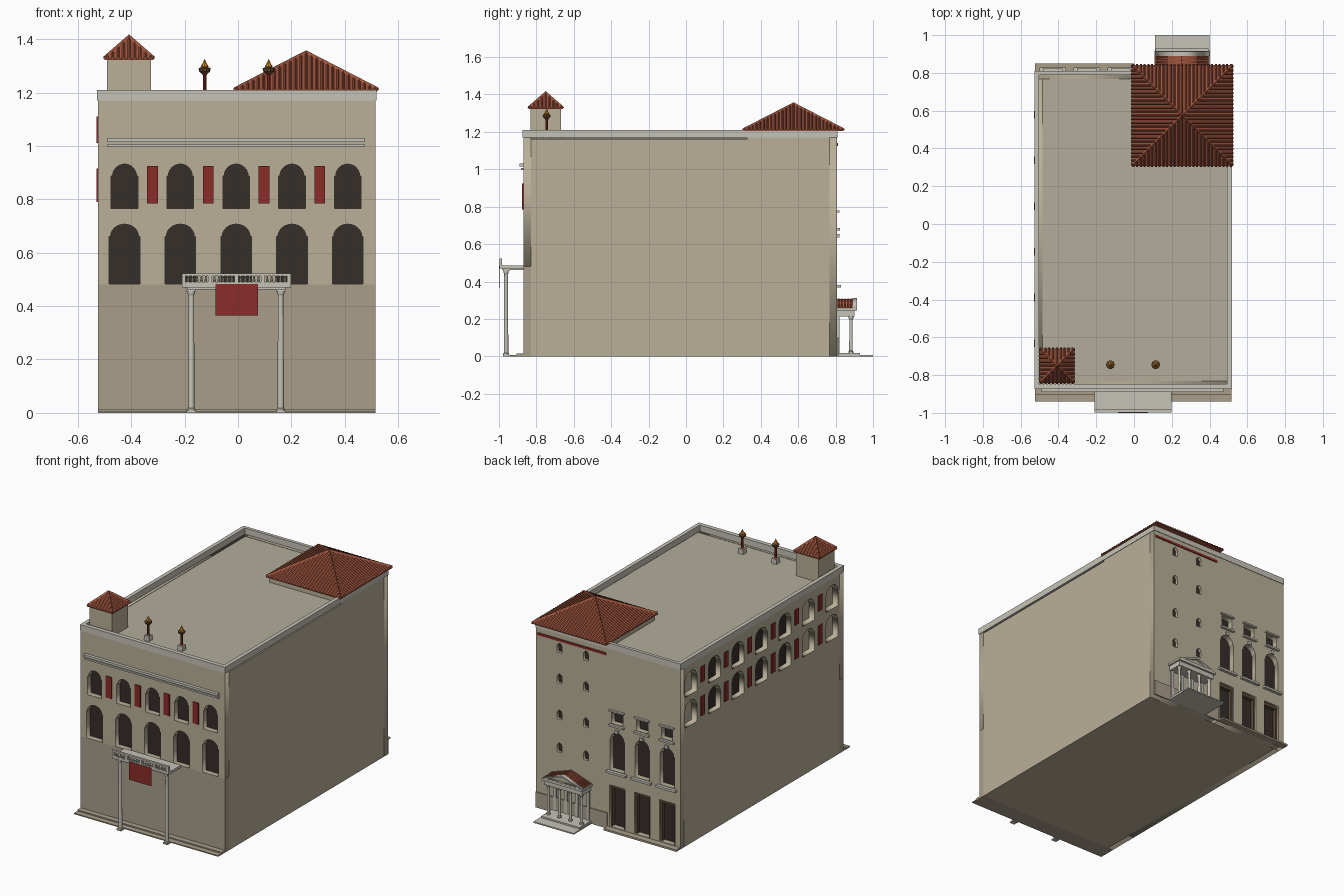
import bpy, bmesh
from math import pi, cos, sin, radians
from mathutils import Vector, Matrix

if "Cube" in bpy.data.objects:
    bpy.data.objects.remove(bpy.data.objects["Cube"])


def mat(name, hexa):
    m = bpy.data.materials.new(name)
    c = [int(hexa[i:i + 2], 16) / 255 for i in (0, 2, 4)]
    m.diffuse_color = [((v + .055) / 1.055) ** 2.4 for v in c] + [1]
    m.use_nodes = True
    m.node_tree.nodes["Principled BSDF"].inputs["Base Color"].default_value = m.diffuse_color
    return m


STONE, LOWER = mat("stone", "bab099"), mat("lower_stone", "a99e8a")
TRIM, FLOOR = mat("trim", "c6c3b7"), mat("roof_floor", "b2ac9b")
DARK, RED = mat("dark_opening", "352e29"), mat("banner_red", "8a2d2a")
TILE, FLAME = mat("roof_tile", "a0553e"), mat("flame", "d08a30")
BRONZE, DOOR = mat("bronze", "6b4a2a"), mat("door_frame", "5d4a38")


def finish(name, bm, m):
    bmesh.ops.recalc_face_normals(bm, faces=bm.faces)
    me = bpy.data.meshes.new(name)
    bm.to_mesh(me)
    bm.free()
    me.materials.append(m)
    ob = bpy.data.objects.new(name, me)
    bpy.context.collection.objects.link(ob)
    return ob


def boxes(name, specs, m):
    """Each spec: x0, x1, y0, y1, z0, z1."""
    bm = bmesh.new()
    for x0, x1, y0, y1, z0, z1 in specs:
        M = Matrix.Translation(((x0 + x1) / 2, (y0 + y1) / 2, (z0 + z1) / 2))
        bmesh.ops.create_cube(bm, size=1, matrix=M @ Matrix.Diagonal((x1 - x0, y1 - y0, z1 - z0, 1)))
    return finish(name, bm, m)


def lathe(name, places, profile, m, n=12):
    """Turned part from (radius, z) pairs, repeated at several (x, y, z)."""
    bm = bmesh.new()
    for p in places:
        rings = [[bm.verts.new((p[0] + r * cos(2 * pi * i / n), p[1] + r * sin(2 * pi * i / n), p[2] + z))
                  for i in range(n)] for r, z in profile]
        for a, b in zip(rings, rings[1:]):
            for i in range(n):
                bm.faces.new((a[i], a[(i + 1) % n], b[(i + 1) % n], b[i]))
        bm.faces.new(rings[0])
        bm.faces.new(rings[-1])
    return finish(name, bm, m)


def rect(u0, u1, z0, z1):
    return [(u0, z0), (u1, z0), (u1, z1), (u0, z1)]


def arch(c, w, z0, z1):
    r = w / 2 - .005
    rise = min(r, .046)
    pts = [(c - w / 2, z0), (c + w / 2, z0), (c + w / 2, z1 - rise)]
    pts += [(c + r * cos(pi * i / 12), z1 - rise + rise * sin(pi * i / 12)) for i in range(13)]
    return pts + [(c - w / 2, z1 - rise)]


def wall(name, outline, holes, loc, rz, thick, m):
    """Flat wall with openings; the local axes are (along wall, height)."""
    cu = bpy.data.curves.new(name, 'CURVE')
    cu.dimensions, cu.fill_mode, cu.extrude = '2D', 'BOTH', thick / 2
    for loop in [outline] + holes:
        s = cu.splines.new('POLY')
        s.points.add(len(loop) - 1)
        for p, (u, v) in zip(s.points, loop):
            p.co = (u, v, 0, 1)
        s.use_cyclic_u = True
    cu.materials.append(m)
    ob = bpy.data.objects.new(name, cu)
    bpy.context.collection.objects.link(ob)
    ob.location, ob.rotation_euler = loc, (pi / 2, 0, rz)
    bpy.ops.object.select_all(action='DESELECT')
    ob.select_set(True)
    bpy.context.view_layer.objects.active = ob
    bpy.ops.object.convert(target='MESH')


def hip_roof(name, cx, cy, w, z0, h, ribs):
    """Pyramid roof with tile ribs on each slope and caps on the hips."""
    bm = bmesh.new()
    at = lambda x, y, z: bm.verts.new((cx + x, cy + y, z))
    low = [at(x * w, y * w, z0 - .006) for x, y in ((-1, -1), (1, -1), (1, 1), (-1, 1))]
    top = [at(x * w, y * w, z0) for x, y in ((-1, -1), (1, -1), (1, 1), (-1, 1))]
    tip = at(0, 0, z0 + h)
    bm.faces.new(low)
    for i in range(4):
        j = (i + 1) % 4
        bm.faces.new((low[i], low[j], top[j], top[i]))
        bm.faces.new((top[i], top[j], tip))

    def rib(a, b, half, up):
        side = (b - a).cross(Vector((0, 0, 1))).normalized() * half
        e = [[bm.verts.new(p + o) for o in (-side, Vector((0, 0, up)), side)] for p in (a, b)]
        for i in range(3):
            bm.faces.new((e[0][i], e[0][(i + 1) % 3], e[1][(i + 1) % 3], e[1][i]))
        bm.faces.new(e[0])
        bm.faces.new(e[1])

    for k in range(4):
        R = Matrix.Translation((cx, cy, 0)) @ Matrix.Rotation(k * pi / 2, 4, 'Z')
        for i in range(ribs):
            t = w * (2 * (i + .5) / ribs - 1)
            rib(R @ Vector((t, -w - .004, z0)), R @ Vector((t, -abs(t), z0 + h * (1 - abs(t) / w))), w / ribs * .5, .007)
        rib(R @ Vector((w, -w, z0)), R @ Vector((0, 0, z0 + h)), .007, .01)
    return finish(name, bm, TILE)


# Main block core and the flat roof behind the parapet
X0, X1, Y0, Y1, T = -.525, .515, -.87, .808, .04
boxes("building_core", [(X0 + T, X1, Y0 + T, Y1 - T, 0, 1.16)], STONE)
boxes("roof_floor", [(X0 + .02, X1 - .02, Y0 + .02, Y1 - .01, 1.155, 1.168)], FLOOR)
boxes("parapet", [(X0 - .003, X1 + .003, Y0 - .004, Y0 + .024, 1.17, 1.21), (X0 - .003, X1 + .003, Y1 - .018, Y1 + .003, 1.17, 1.21),
                  (X0 - .003, X0 + .022, Y0, Y1, 1.17, 1.21), (X1 - .022, X1 + .003, Y0, Y1, 1.17, 1.21)], TRIM)

# Front wall with two rows of arched windows
cols = [-.425 + .209 * i for i in range(5)]
wall("front_wall", rect(X0, X1, .48, 1.17),
     [arch(c, .115, .482, .707) for c in cols] + [arch(c, .1, .765, .932) for c in cols],
     (0, Y0 + T / 2, 0), 0, T, STONE)
boxes("front_lower_wall", [(X0, X1, Y0, Y0 + T, 0, .48)], LOWER)
boxes("front_window_panes", [(c - .065, c + .065, Y0 + T - .004, Y0 + T + .004, a, b)
                             for c in cols for a, b in ((.482, .72), (.755, .94))], DARK)
boxes("front_banners", [(c + .1045 - .02, c + .1045 + .02, Y0 - .006, Y0, .785, .925) for c in cols[:-1]], RED)
boxes("front_cornice", [(-.49, .475, Y0 - .012, Y0, .996, 1.006), (-.49, .475, Y0 - .02, Y0, 1.015, 1.03)], TRIM)
boxes("front_steps", [(X0, X1, -.94, Y0, 0, .007), (X0, X1, -.905, Y0, 0, .015)], LOWER)

# Left wall: seven bays in two rows, banners between
bays = [.70 - .242 * i for i in range(7)]
rows = ((.77, .932), (.97, 1.125))
wall("left_wall", rect(Y0 + T, Y1 - T, 0, 1.17), [arch(c, .125, a, b) for c in bays for a, b in rows if c - .065 > Y0 + T],
     (X0 + T / 2, 0, 0), pi / 2, T, STONE)
boxes("left_window_panes", [(X0 + T - .004, X0 + T + .004, c - .07, c + .07, a, b)
                            for c in bays[1:5] for a, b in rows], DARK)
boxes("left_banners", [(X0 - .005, X0, c - .121 - .02, c - .121 + .02, a, b)
                       for c in bays[:-1] for a, b in ((.79, .915), (1.01, 1.11))], RED)

# Back wall: three bays of doors, arches and small windows
bx = [-.43, -.25, -.07]
wall("back_wall", rect(X0, 0, 0, 1.17),
     [rect(c - .055, c + .055, .015, .285) for c in bx] + [arch(c, .105, .385, .635) for c in bx]
     + [rect(c - .04, c + .04, .69, .765) for c in bx], (0, Y1 - T / 2, 0), 0, T, STONE)
boxes("back_openings", [(c - .06, c + .06, Y1 - T - .004, Y1 - T + .004, a, b)
                        for c in bx for a, b in ((.015, .29), (.38, .64), (.685, .77))], DARK)
boxes("back_door_frames", [s for c in bx for s in (
    (c - .055, c - .043, Y1 - T, Y1 - .012, .015, .285), (c + .043, c + .055, Y1 - T, Y1 - .012, .015, .285),
    (c - .055, c + .055, Y1 - T, Y1 - .012, .265, .285))], DOOR)
boxes("back_ledges", [s for c in bx for s in (
    (c - .07, c + .07, Y1, Y1 + .02, .368, .382), (c - .052, c + .052, Y1, Y1 + .016, .674, .686),
    (c - .052, c + .052, Y1, Y1 + .014, .77, .78), (c - .012, c + .012, Y1, Y1 + .012, .635, .655))], TRIM)
boxes("back_step", [(X0, 0, Y1, .85, 0, .012)], LOWER)

# Rear tower with slit windows, red band, plinth and tiled roof
tw = [(x, z) for x in (.155, .345) for z in (.43, .645, .88, 1.08)]
wall("tower_back_wall", rect(0, X1, 0, 1.205), [arch(x, .036, z - .03, z + .03) for x, z in tw],
     (0, Y1 - T / 2, 0), 0, T, STONE)
boxes("tower_panes", [(x - .02, x + .02, Y1 - .026, Y1 - .018, z - .033, z + .033) for x, z in tw], DARK)
boxes("tower_top", [(0, X1, .325, Y1 - T, 1.15, 1.203)], STONE)
boxes("tower_band", [(.01, X1 - .01, Y1, Y1 + .006, 1.125, 1.14)], RED)
boxes("tower_plinth", [(0, X1, Y1, Y1 + .008, 0, .1)], LOWER)
hip_roof("tower_roof", .255, .575, .268, 1.21, .138, 27)

# Small roof turret
boxes("turret", [(-.49, -.325, -.832, -.667, 1.16, 1.328)], STONE)
hip_roof("turret_roof", -.408, -.75, .092, 1.328, .08, 9)

# Two torches on pedestals
spots = [(-.125, -.745, 0), (.115, -.745, 0)]
boxes("torch_pedestals", [(x - .018, x + .018, y - .018, y + .018, 1.165, 1.2) for x, y, _ in spots], TRIM)
lathe("torch_shafts", spots, [(.01, 1.2), (.007, 1.21), (.007, 1.265), (.011, 1.27)], RED, 10)
lathe("torch_bowls", spots, [(.008, 1.268), (.02, 1.278), (.023, 1.29), (.016, 1.294)], BRONZE, 10)
lathe("torch_flames", spots, [(.01, 1.292), (.015, 1.298), (.008, 1.308), (.001, 1.325)], FLAME, 8)

# Front balcony on two tall columns, with balustrade and banner
boxes("balcony_slab", [(-.19, .18, -.985, Y0, .462, .472), (-.21, .198, -.997, Y0, .47, .486)], TRIM)
posts = [-.203, -.105, -.006, .093, .191]
boxes("balcony_rail", [(-.21, .198, -.997, -.983, .512, .523), (-.21, .198, -.996, -.984, .485, .49)]
      + [(x - .007, x + .007, -.997, -.983, .485, .52) for x in posts], TRIM)
lathe("balcony_balusters", [(p + .0165 * i, -.99, .488) for p in posts[:-1] for i in range(1, 6)],
      [(.003, 0), (.0055, .008), (.003, .018), (.004, .026)], TRIM, 8)
legs = [(-.175, -.962, 0), (.16, -.962, 0)]
lathe("balcony_columns", legs, [(.016, .008), (.016, .014), (.012, .018), (.0105, .44), (.014, .448), (.014, .456)], TRIM, 16)
boxes("column_blocks", [(x - .017, x + .017, y - .017, y + .017, a, b)
                        for x, y, _ in legs for a, b in ((0, .009), (.455, .463))], TRIM)
boxes("balcony_banner", [(-.085, .075, -1.0, -.996, .365, .482)], RED)

# Rear portico: steps, four columns, entablature, pediment and tiled gable
boxes("portico_steps", [(.11, .40, Y1, 1.0, 0, .008), (.115, .395, Y1, .93, 0, .018)], TRIM)
pc = [(.135 + .08 * i, .882, 0) for i in range(4)]
lathe("portico_columns", pc, [(.013, .018), (.013, .026), (.0095, .03), (.0085, .195), (.013, .205), (.013, .216)], TRIM, 12)
boxes("portico_pilasters", [(x - .01, x + .01, Y1, Y1 + .012, .018, .216) for x, _, _ in pc], TRIM)
boxes("portico_entablature", [(.118, .392, Y1, .902, .214, .245), (.108, .402, Y1, .915, .245, .258)], TRIM)
gable = lambda w, zb, zt: [(.255 - w, zb), (.255 + w, zb), (.255, zt)]
wall("portico_pediment", gable(.147, .257, .312), [gable(.105, .266, .3)], (0, .902, 0), 0, .024, TRIM)
wall("portico_tympanum", gable(.13, .258, .304), [], (0, .896, 0), 0, .01, STONE)
wall("portico_roof", gable(.143, .257, .306), [], (0, (Y1 + .89) / 2, 0), 0, .89 - Y1, TILE)
bm = bmesh.new()
for s in (-1, 1):
    for i in range(5):
        y = Y1 + .008 + .017 * i
        M = Matrix.Translation((.255 + s * .0715, y, .282)) @ Matrix.Rotation(s * .33, 4, 'Y')
        bmesh.ops.create_cube(bm, size=1, matrix=M @ Matrix.Diagonal((.148, .007, .008, 1)))
finish("portico_tiles", bm, TILE)
